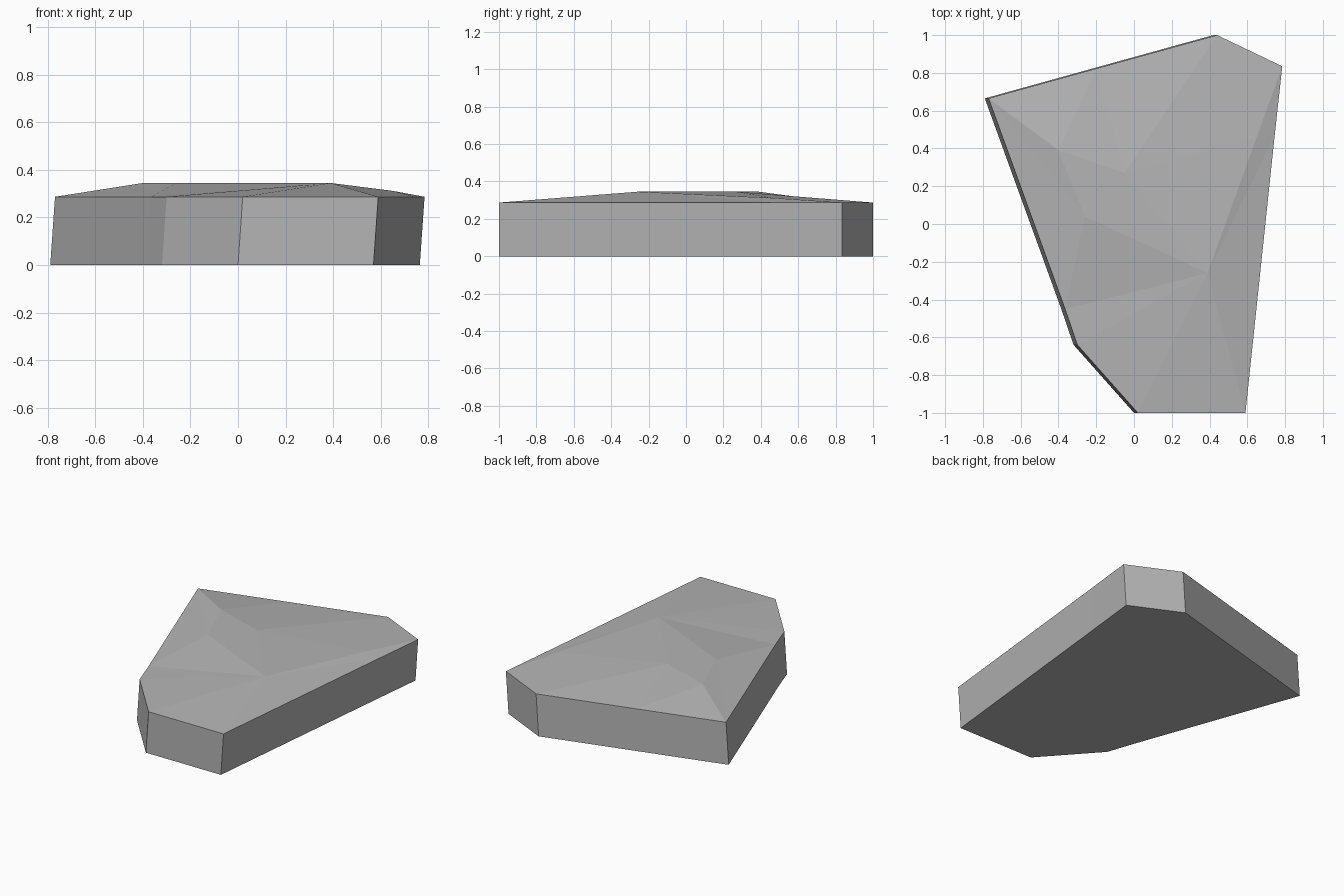
import bpy
import bmesh

default_cube = bpy.data.objects.get("Cube")
if default_cube:
    bpy.data.objects.remove(default_cube, do_unlink=True)

# Stone colour
stone = bpy.data.materials.new("stone grey")
stone.use_nodes = True
grey = (0.46, 0.46, 0.46, 1)
stone.diffuse_color = grey
stone.node_tree.nodes["Principled BSDF"].inputs["Base Color"].default_value = grey

RIM = 0.287
CREST = 0.345
LEAN = 0.02

# Rim of the slab, anticlockwise; the lower edge is the same outline leaned over
rim = {
    "back_right": (-0.77, 0.665),
    "right_chip": (-0.365, -0.45),
    "right_front": (-0.30, -0.64),
    "front_right": (0.02, -1.0),
    "front_chip": (0.42, -1.0),
    "front_left": (0.59, -1.0),
    "left_chip": (0.745, 0.47),
    "back_left": (0.785, 0.835),
    "back": (0.44, 1.0),
    "back_chip": (-0.2, 0.823),
}
# Corners of the worn top
crest = {
    "peak_a": (-0.40, 0.39, CREST),
    "peak_b": (-0.05, 0.27, CREST),
    "peak_c": (0.39, -0.26, CREST),
    "peak_d": (-0.26, 0.04, CREST),
    "shoulder": (0.65, 0.46, 0.312),
}
facets = [
    "peak_a peak_d peak_c peak_b",
    "back_right peak_a back_chip",
    "back_chip peak_a peak_b",
    "back_chip peak_b back",
    "peak_b shoulder back",
    "peak_b peak_c shoulder",
    "shoulder back_left back",
    "shoulder left_chip back_left",
    "peak_c left_chip shoulder",
    "peak_c front_left left_chip",
    "peak_c front_chip front_left",
    "peak_c front_right front_chip",
    "peak_c right_front front_right",
    "peak_c right_chip right_front",
    "peak_c peak_d right_chip",
    "peak_d back_right right_chip",
    "peak_d peak_a back_right",
]

bm = bmesh.new()
top = {name: bm.verts.new((x, y, RIM)) for name, (x, y) in rim.items()}
lower = [bm.verts.new((x - LEAN, y, 0)) for x, y in rim.values()]
upper = list(top.values())

# Walls and underside
for i in range(len(upper)):
    j = (i + 1) % len(upper)
    bm.faces.new((lower[i], lower[j], upper[j], upper[i]))
bm.faces.new(lower[::-1])

# Faceted top
top.update({name: bm.verts.new(co) for name, co in crest.items()})
for facet in facets:
    bm.faces.new([top[name] for name in facet.split()])

bmesh.ops.recalc_face_normals(bm, faces=bm.faces)
mesh = bpy.data.meshes.new("stone_slab")
bm.to_mesh(mesh)
bm.free()
mesh.materials.append(stone)
slab = bpy.data.objects.new("stone_slab", mesh)
bpy.context.collection.objects.link(slab)
